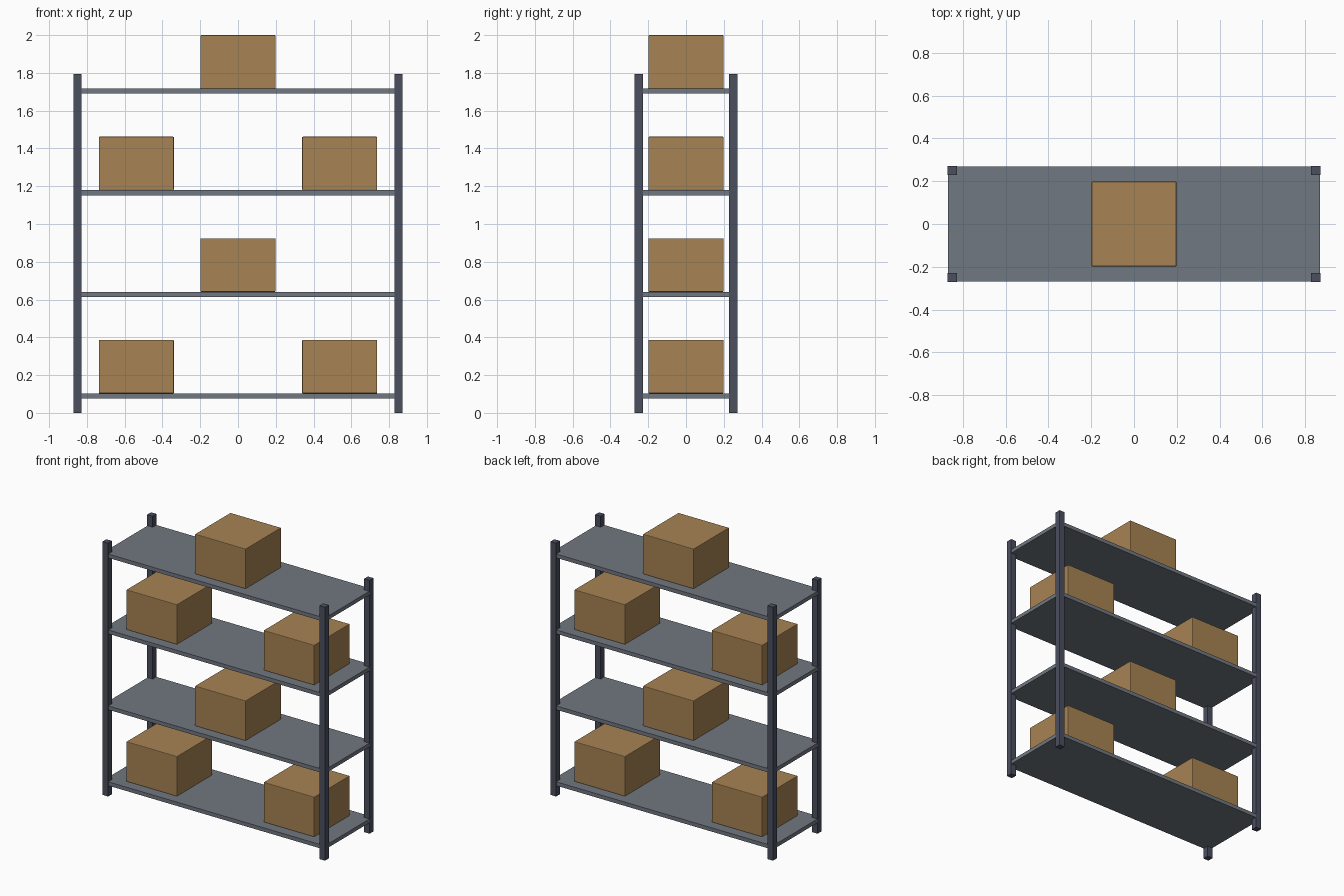
import bpy

default = bpy.data.objects.get("Cube")
if default:
    bpy.data.objects.remove(default, do_unlink=True)


def make_material(name, srgb):
    linear = [((c / 255 + 0.055) / 1.055) ** 2.4 for c in srgb] + [1.0]
    mat = bpy.data.materials.new(name)
    mat.use_nodes = True
    mat.diffuse_color = linear
    mat.node_tree.nodes["Principled BSDF"].inputs["Base Color"].default_value = linear
    return mat


def block(name, centre, size, mat, bevel=0):
    bpy.ops.mesh.primitive_cube_add(size=1, location=centre)
    obj = bpy.context.object
    obj.name = name
    obj.scale = size
    bpy.ops.object.transform_apply(location=False, rotation=False, scale=True)
    obj.data.materials.append(mat)
    if bevel:
        mod = obj.modifiers.new("soft edges", "BEVEL")
        mod.width = bevel
        mod.segments = 2
    return obj


post_steel = make_material("dark post steel", (75, 79, 95))
shelf_steel = make_material("grey shelf steel", (113, 120, 129))
cardboard = make_material("brown cardboard", (167, 131, 83))

POST_HEIGHT, POST_WIDTH = 1.795, 0.043
SHELF_GAP, SHELF_THICK = 0.538, 0.027
BOX_WIDTH, BOX_HEIGHT = 0.397, 0.283

# Corner posts
for x, side in ((1, "left"), (-1, "right")):
    for y, end in ((-1, "front"), (1, "back")):
        block(f"{end}_{side}_post", (x * 0.85, y * 0.25, POST_HEIGHT / 2),
              (POST_WIDTH, POST_WIDTH, POST_HEIGHT), post_steel)

# Shelves, carrying alternately a pair of boxes and a single one
for level in range(4):
    top = 0.103 + level * SHELF_GAP
    block(f"shelf_{level + 1}", (0, 0, top - SHELF_THICK / 2),
          (1.738, 0.538, SHELF_THICK), shelf_steel)
    spots = (0,) if level % 2 else (-0.538, 0.538)
    for i, x in enumerate(spots):
        block(f"cardboard_box_{level + 1}_{i + 1}", (x, 0, top + BOX_HEIGHT / 2),
              (BOX_WIDTH, BOX_WIDTH, BOX_HEIGHT), cardboard, bevel=0.004)
